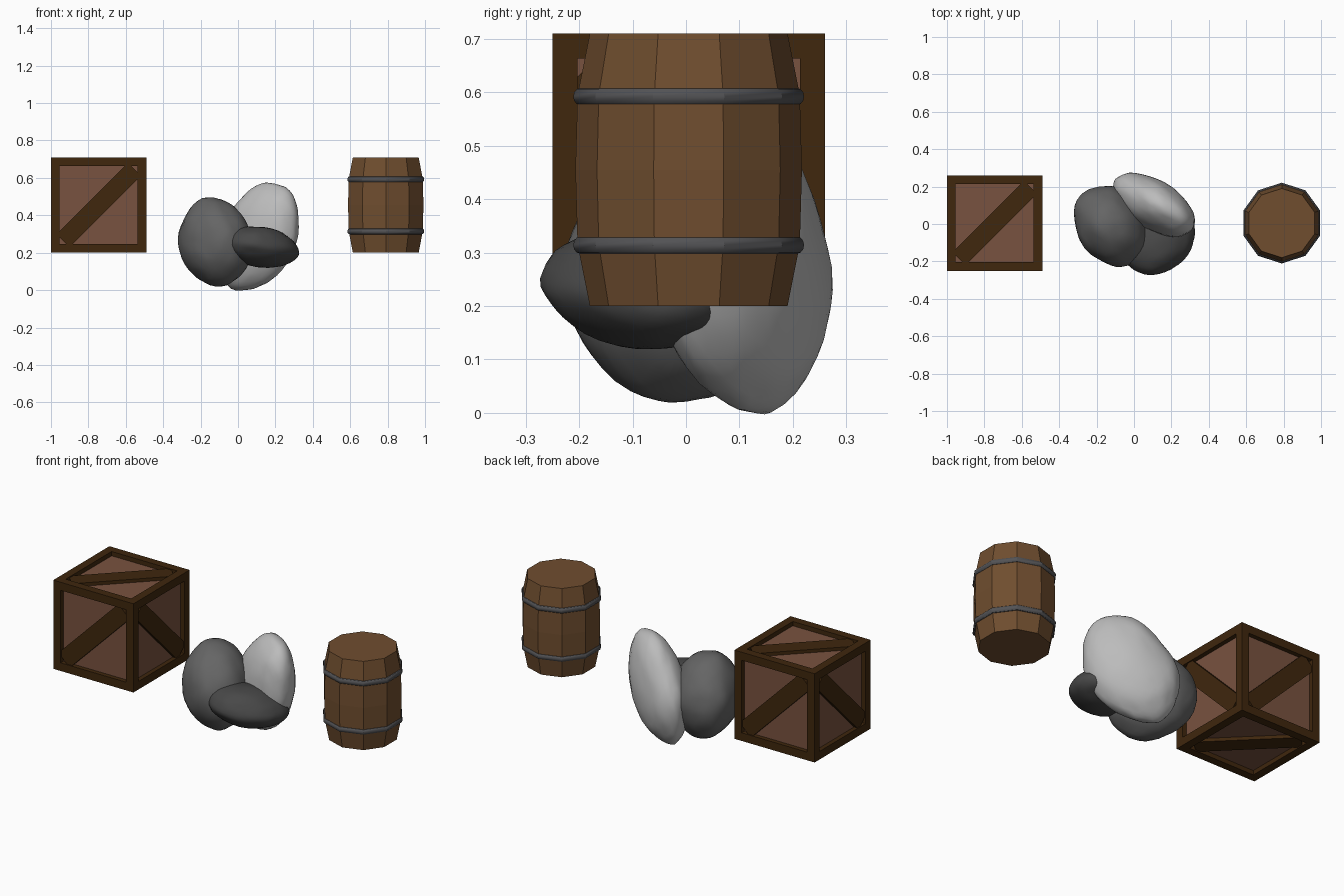
import bpy, bmesh, math
from mathutils import Vector, Matrix, noise

if "Cube" in bpy.data.objects:
    bpy.data.objects.remove(bpy.data.objects["Cube"])


def material(name, col):
    m = bpy.data.materials.new(name)
    m.diffuse_color = (*col, 1)
    m.use_nodes = True
    m.node_tree.nodes["Principled BSDF"].inputs["Base Color"].default_value = m.diffuse_color
    return m


FRAME = material("dark_wood", (0.05, 0.02, 0.004))
PANEL = material("red_wood", (0.19, 0.085, 0.05))
STAVE = material("barrel_wood", (0.16, 0.075, 0.028))
IRON = material("iron", (0.085, 0.085, 0.09))


def finish(name, bm, mats, angle=None):
    bmesh.ops.recalc_face_normals(bm, faces=bm.faces)
    me = bpy.data.meshes.new(name)
    bm.to_mesh(me)
    bm.free()
    ob = bpy.data.objects.new(name, me)
    bpy.context.collection.objects.link(ob)
    for m in mats:
        me.materials.append(m)
    if angle:
        bpy.ops.object.select_all(action='DESELECT')
        ob.select_set(True)
        bpy.context.view_layer.objects.active = ob
        bpy.ops.object.shade_smooth_by_angle(angle=math.radians(angle))
    return ob


# Crate: cube whose six faces are inset and recessed to leave a frame
C, S, BORDER, DEPTH = Vector((-0.745, 0.005, 0.455)), 0.51, 0.066, 0.025
bm = bmesh.new()
bmesh.ops.create_cube(bm, size=S, matrix=Matrix.Translation(C))
sides = bm.faces[:]
bmesh.ops.inset_individual(bm, faces=sides, thickness=BORDER)
inner = bmesh.ops.inset_individual(bm, faces=sides, thickness=0.0001)
for f in sides:
    f.material_index = 1
    n = f.normal.copy()
    for v in f.verts:
        v.co -= n * DEPTH
finish("crate", bm, [FRAME, PANEL])

# Crate diagonals: one brace per face, (outward normal, long direction)
braces = [((0, -1, 0), (1, 0, 1)), ((0, 1, 0), (-1, 0, 1)),
          ((1, 0, 0), (0, 1, -1)), ((-1, 0, 0), (0, -1, -1)),
          ((0, 0, 1), (1, 1, 0)), ((0, 0, -1), (-1, 1, 0))]
bm = bmesh.new()
for n, d in braces:
    n, d = Vector(n), Vector(d).normalized()
    rot = Matrix((d, n.cross(d), n)).transposed().to_4x4()
    size = Matrix.Diagonal((0.54, 0.098, 0.024, 1))
    bmesh.ops.create_cube(bm, size=1, matrix=Matrix.Translation(
        C + n * (S / 2 - 0.018)) @ rot @ size)
finish("crate_braces", bm, [FRAME])

# Barrel parts: ten-sided lathe with corners on the y axis
BX, BY, N = 0.79, 0.005, 10


def lathe(name, profile, mat, closed, angle=None):
    bm = bmesh.new()
    rings = [[bm.verts.new((BX + r * math.cos(a), BY + r * math.sin(a), z))
              for a in (math.pi / 2 + 2 * math.pi * i / N for i in range(N))]
             for r, z in profile]
    pairs = list(zip(rings, rings[1:] + rings[:1]))
    for p, q in pairs if closed else pairs[:-1]:
        for i in range(N):
            j = (i + 1) % N
            bm.faces.new((p[i], p[j], q[j], q[i]))
    if not closed:
        bm.faces.new(rings[0])
        bm.faces.new(rings[-1])
    return finish(name, bm, [mat], angle)


lathe("barrel", [(0.185, 0.2), (0.208, 0.315), (0.212, 0.455),
                 (0.208, 0.595), (0.185, 0.71)], STAVE, False)
for label, z in (("lower", 0.314), ("upper", 0.592)):
    ring = [(0.203 + 0.013 * math.cos(t), z + 0.016 * math.sin(t))
            for t in (2 * math.pi * k / 12 for k in range(12))]
    lathe(label + "_hoop", ring, IRON, True, 33)


# Rocks: sphere shaped by half sizes and leans (xy, xz, yz), then roughened
def rock(name, center, half, lean, grey, seed):
    hx, hy, hz = half
    xy, xz, yz = lean
    lx = hx
    ayx, azx = xy / lx, xz / lx
    ly = math.sqrt(hy * hy - ayx * ayx)
    azy = (yz - azx * ayx) / ly
    lz = math.sqrt(hz * hz - azx * azx - azy * azy)
    shape = Matrix(((lx, 0, 0), (ayx, ly, 0), (azx, azy, lz)))
    bm = bmesh.new()
    bmesh.ops.create_icosphere(bm, subdivisions=4, radius=1)
    for v in bm.verts:
        d = shape @ v.co
        bump = 0.07 * noise.noise(v.co * 1.3 + Vector((seed, 0, 0)))
        bump += 0.02 * noise.noise(v.co * 4 + Vector((0, seed, 0)))
        v.co = Vector(center) + d * (1 + bump)
    finish(name, bm, [material(name + "_grey", (grey,) * 3)], 40)


rock("light_rock", (0.11, 0.10, 0.285), (0.22, 0.17, 0.287),
     (-0.019, 0.019, -0.008), 0.5, 3.3)
rock("mid_rock", (-0.125, -0.01, 0.258), (0.195, 0.215, 0.232),
     (-0.008, -0.004, 0), 0.13, 7.7)
rock("dark_rock", (0.12, -0.085, 0.23), (0.205, 0.185, 0.11),
     (0.006, -0.004, -0.004), 0.065, 12.4)
